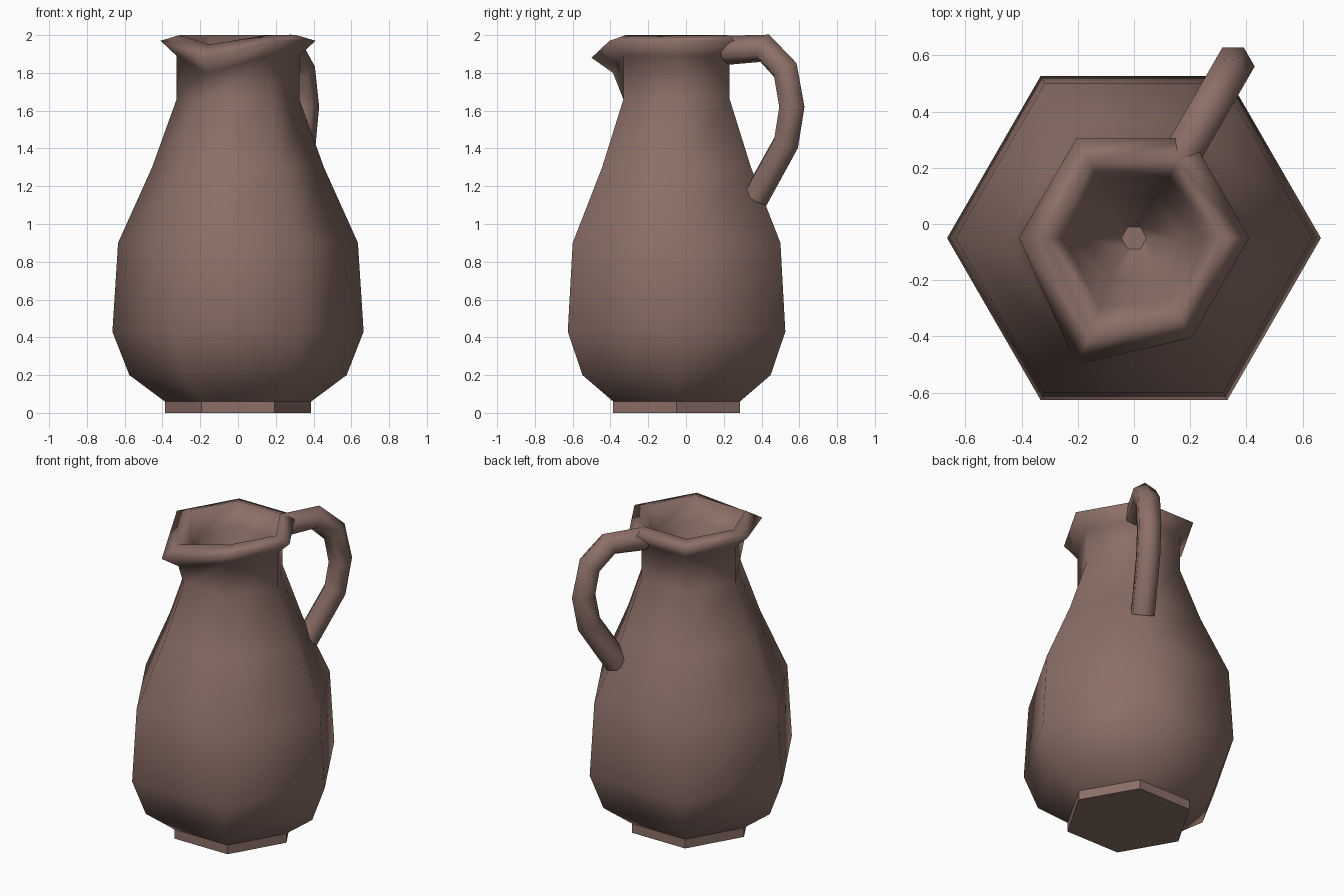
import bpy, bmesh
from math import sin, cos, radians
from mathutils import Vector

if "Cube" in bpy.data.objects:
    bpy.data.objects.remove(bpy.data.objects["Cube"])

CENTRE = Vector((0, -0.05, 0))
N = 6

clay = bpy.data.materials.new("brown_clay")
clay.diffuse_color = (0.26, 0.16, 0.135, 1)
clay.use_nodes = True
clay.node_tree.nodes["Principled BSDF"].inputs["Base Color"].default_value = clay.diffuse_color


def skin_rings(name, rings, flat_below=-1):
    """Join successive rings of points with quads and cap both ends."""
    bm = bmesh.new()
    loops = [[bm.verts.new(p) for p in ring] for ring in rings]
    for a, b in zip(loops, loops[1:]):
        for i in range(N):
            j = (i + 1) % N
            bm.faces.new((a[i], a[j], b[j], b[i]))
    caps = [bm.faces.new(loops[0][::-1]), bm.faces.new(loops[-1])]
    bmesh.ops.recalc_face_normals(bm, faces=bm.faces)
    for f in bm.faces:
        f.smooth = f not in caps and f.calc_center_median().z > flat_below
    mesh = bpy.data.meshes.new(name)
    bm.to_mesh(mesh)
    bm.free()
    mesh.materials.append(clay)
    obj = bpy.data.objects.new(name, mesh)
    bpy.context.collection.objects.link(obj)
    return obj


# Jug body: outside profile, over the rim, then down the inside (radius, height)
profile = [(0.387, 0), (0.387, 0.06), (0.575, 0.2), (0.665, 0.43),
           (0.635, 0.9), (0.455, 1.3), (0.325, 1.66), (0.325, 1.89),
           (0.41, 1.97), (0.31, 2.0), (0.25, 1.86), (0.17, 1.6), (0.045, 1.42)]
rings = [[CENTRE + Vector((r * cos(radians(60 * i)), r * sin(radians(60 * i)), z))
          for i in range(N)] for r, z in profile]

# Pouring spout: pull one corner of the rim out and down
SPOUT = 4
for ring, dy, dz in ((7, -0.055, -0.09), (8, -0.095, -0.09), (9, -0.08, -0.05), (10, -0.03, -0.03)):
    rings[ring][SPOUT] += Vector((0, dy, dz))
skin_rings("jug_body", rings, flat_below=0.06)

# Handle: hexagonal tube along a path in the radial plane at 60 degrees
path = [Vector(p) for p in ((0.31, 1.92), (0.54, 1.93), (0.665, 1.815),
                            (0.705, 1.62), (0.67, 1.43), (0.485, 1.14))]
out = Vector((cos(radians(60)), sin(radians(60)), 0))
side = Vector((-out.y, out.x, 0))
R = 0.077
tube = []
for k, p in enumerate(path):
    t_in = (p - path[max(k - 1, 0)]).normalized()
    t_out = (path[min(k + 1, len(path) - 1)] - p).normalized()
    t = (t_in + t_out).normalized()
    normal = out * -t.y + Vector((0, 0, t.x))
    c = CENTRE + out * p.x + Vector((0, 0, p.y))
    tube.append([c + R * (normal * cos(radians(60 * i)) + side * sin(radians(60 * i)))
                 for i in range(N)])
skin_rings("handle", tube)
